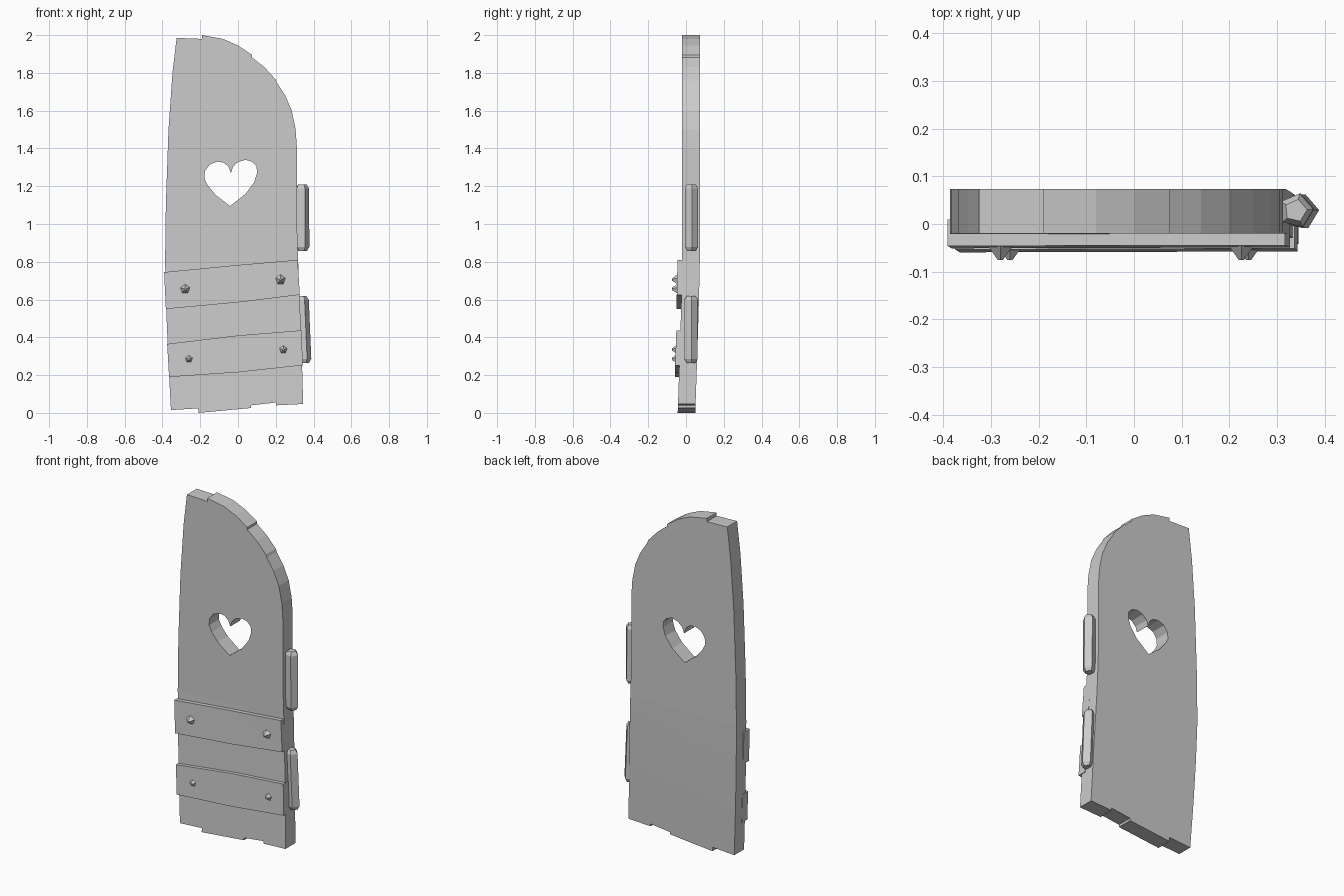
import bpy, bmesh, math
from mathutils import Vector, Matrix

if "Cube" in bpy.data.objects:
    bpy.data.objects.remove(bpy.data.objects["Cube"], do_unlink=True)

GREY = (0.6, 0.6, 0.6, 1)
mat = bpy.data.materials.new("plain grey")
mat.use_nodes = True
mat.diffuse_color = GREY
mat.node_tree.nodes["Principled BSDF"].inputs["Base Color"].default_value = GREY


def finish(bm, name):
    bmesh.ops.recalc_face_normals(bm, faces=bm.faces[:])
    mesh = bpy.data.meshes.new(name)
    bm.to_mesh(mesh)
    bm.free()
    mesh.materials.append(mat)
    obj = bpy.data.objects.new(name, mesh)
    bpy.context.collection.objects.link(obj)
    return obj


def lean(z):
    """Forward drift of the warped lower half."""
    return -0.024 * max(0, 1 - z / 0.8) ** 1.2


def slab(name, loops, front, back, cuts):
    """Fill x-z outlines (later ones are holes), thicken along y and warp."""
    bm = bmesh.new()
    edges = []
    for loop in loops:
        vs = [bm.verts.new((x, front, z)) for x, z in loop]
        edges += [bm.edges.new((vs[i - 1], vs[i])) for i in range(len(vs))]
    bmesh.ops.triangle_fill(bm, edges=edges, use_beauty=True, normal=(0, -1, 0))
    ext = bmesh.ops.extrude_face_region(bm, geom=bm.faces[:], use_keep_orig=True)
    moved = [g for g in ext["geom"] if isinstance(g, bmesh.types.BMVert)]
    bmesh.ops.translate(bm, verts=moved, vec=(0, back - front, 0))
    for z in cuts:
        bmesh.ops.bisect_plane(bm, geom=bm.verts[:] + bm.edges[:] + bm.faces[:],
                               plane_co=(0, 0, z), plane_no=(0, 0, 1))
    for v in bm.verts:
        v.co.y += lean(v.co.z)
    return finish(bm, name)


# Door panel: stepped plank ends, arched right shoulder, bowed left edge
bottom = [(-.355, .015), (-.21, .024), (-.21, 0), (.07, .026), (.07, .04),
          (.2, .055), (.2, .04), (.345, .047)]
right = [(.335, .4), (.322, .7), (.312, 1), (.312, 1.4), (.305, 1.5),
         (.285, 1.6), (.25, 1.68), (.205, 1.75)]
arch = [(.2, 1.765), (.14, 1.83), (.075, 1.882), (.075, 1.895), (0, 1.945),
        (-.08, 1.98), (-.19, 2), (-.19, 1.98), (-.325, 1.985)]
left = [(-.347, 1.8), (-.368, 1.5), (-.382, 1.1), (-.386, .8), (-.38, .55), (-.37, .3)]
heart = [(-.042, 1.095), (.04, 1.16), (.085, 1.22), (.101, 1.27), (.098, 1.305),
         (.075, 1.33), (.04, 1.34), (0, 1.328), (-.027, 1.302), (-.038, 1.27),
         (-.05, 1.303), (-.075, 1.325), (-.11, 1.33), (-.15, 1.315),
         (-.175, 1.28), (-.178, 1.24), (-.16, 1.205), (-.12, 1.155)]
slab("door_panel", [bottom + right + arch + left, heart], -.02, .073,
     [.2, .4, .6, .8])

# Two crooked straps across the front
slab("upper_strap", [[(-.382, .55), (0, .585), (.327, .625), (.316, .81),
                      (0, .783), (-.391, .745)]], -.045, .01, [])
slab("lower_strap", [[(-.365, .19), (0, .215), (.343, .252), (.336, .437),
                      (0, .41), (-.375, .365)]], -.042, .01, [])

# Five-sided studs
for name, x, z in (("upper_left", .225, .705), ("upper_right", -.28, .655),
                   ("lower_left", .24, .335), ("lower_right", -.26, .285)):
    bm = bmesh.new()
    spin = Matrix.Translation((x, -.055, z)) @ Matrix.Rotation(math.pi / 2, 4, "X")
    bmesh.ops.create_cone(bm, cap_ends=True, segments=5, radius1=.036,
                          radius2=.006, depth=.04, matrix=spin)
    finish(bm, name + "_stud")


# Five-sided hinge pins with tapered ends
def hinge(name, low, high):
    bm = bmesh.new()
    low, high = Vector(low), Vector(high)
    rings = []
    for t, r in ((0, .024), (.06, .037), (.94, .037), (1, .024)):
        c = low.lerp(high, t)
        angles = [math.radians(5 + 72 * i) for i in range(5)]
        rings.append([bm.verts.new(c + Vector((r * math.cos(a), r * math.sin(a), 0)))
                      for a in angles])
    for a, b in zip(rings, rings[1:]):
        for i in range(5):
            bm.faces.new((a[i - 1], a[i], b[i], b[i - 1]))
    bm.faces.new(rings[0])
    bm.faces.new(rings[-1])
    finish(bm, name)


hinge("upper_hinge", (.341, .028, .858), (.339, .028, 1.21))
hinge("lower_hinge", (.352, .026, .265), (.337, .026, .62))
